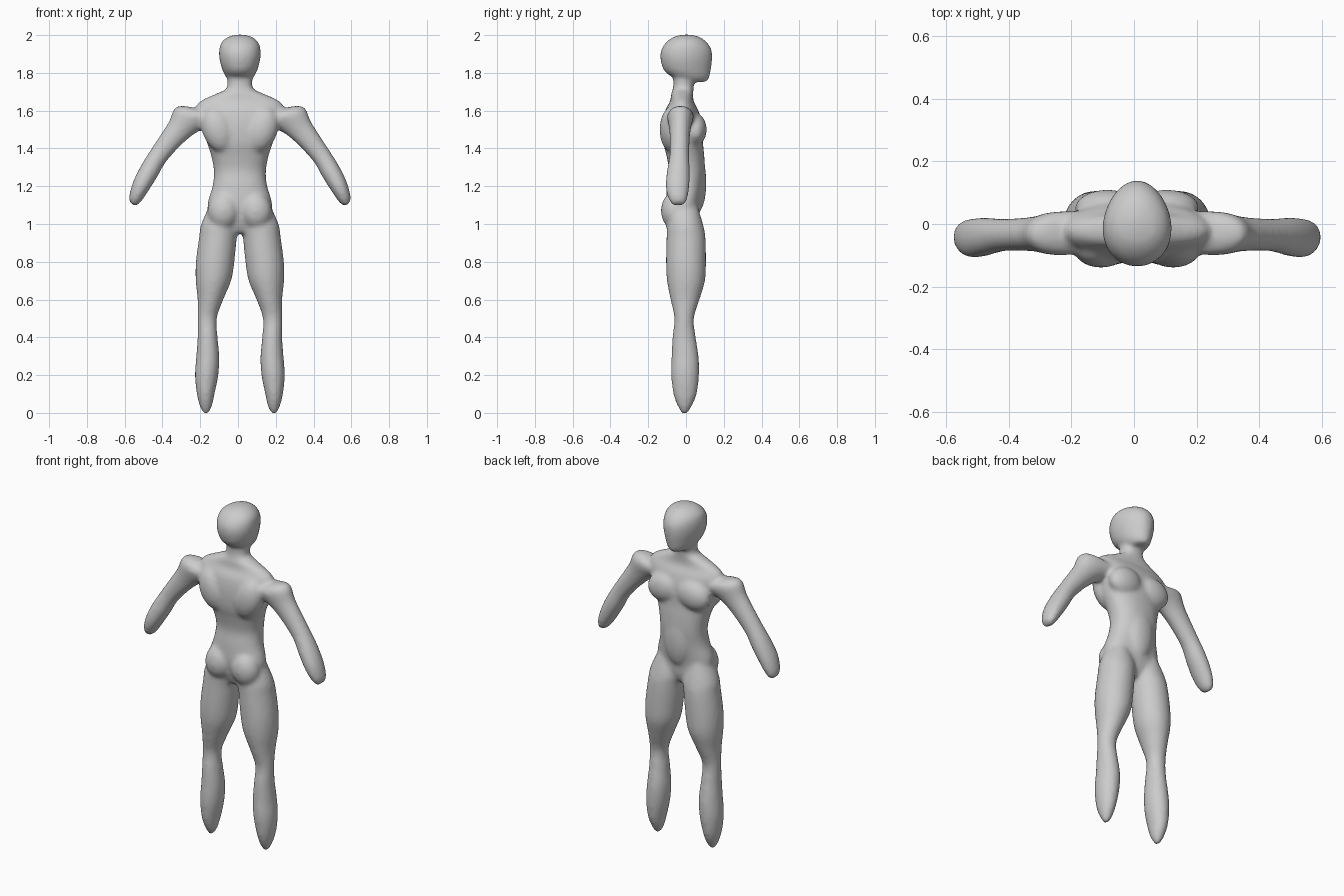
import bpy, bmesh, math
from mathutils import Vector, Matrix

MID = 0.01      # body centre line
bm = bmesh.new()


def spline(rows, steps=4):
    """Smoothly interpolate rows of numbers."""
    out = []
    for i in range(len(rows) - 1):
        p0, p1 = rows[max(i - 1, 0)], rows[i]
        p2, p3 = rows[i + 1], rows[min(i + 2, len(rows) - 1)]
        for s in range(steps):
            t = s / steps
            out.append([0.5 * (2 * b + (c - a) * t + (2 * a - 5 * b + 4 * c - d) * t * t
                        + (3 * b - a - 3 * c + d) * t ** 3)
                        for a, b, c, d in zip(p0, p1, p2, p3)])
    return out + [list(rows[-1])]


def loft(rows, across=(1, 0, 0), side=1, power=1.0, taper=0.0, n=28):
    """Rows are x, y, z, half width along across, half depth along y."""
    u = Vector(across).normalized()
    rings = []
    for x, y, z, a, b in spline(rows):
        ring = []
        for k in range(n):
            t = 2 * math.pi * k / n
            c, s = math.cos(t), math.sin(t)
            c = math.copysign(abs(c) ** power, c)
            s = math.copysign(abs(s) ** power, s)
            p = Vector((x, y, z)) + u * a * c * (1 - taper * s) + Vector((0, b * s, 0))
            ring.append(bm.verts.new((p.x * side + MID, p.y, p.z)))
        rings.append(ring)
    for r, q in zip(rings, rings[1:]):
        for k in range(n):
            bm.faces.new((r[k], r[(k + 1) % n], q[(k + 1) % n], q[k]))
    bm.faces.new(rings[0])
    bm.faces.new(rings[-1])


def muscle(x, y, z, rx, ry, rz, side=1, tilt=0.0):
    """Ellipsoid volume blended into the body."""
    m = (Matrix.Translation((x * side + MID, y, z)) @ Matrix.Rotation(tilt * side, 4, 'Y')
         @ Matrix.Diagonal((rx, ry, rz, 1)))
    bmesh.ops.create_uvsphere(bm, u_segments=24, v_segments=14, radius=1, matrix=m)


# torso and neck
loft([(0, -.01, .95, .05, .05), (0, -.01, 1.0, .15, .075), (0, -.015, 1.1, .172, .09),
      (0, -.005, 1.2, .145, .095), (0, .005, 1.28, .138, .095), (0, -.003, 1.36, .152, .10),
      (0, -.015, 1.43, .175, .105), (0, -.018, 1.52, .20, .105), (0, -.022, 1.6, .235, .088),
      (0, -.022, 1.65, .21, .062), (0, -.02, 1.69, .125, .058), (0, -.015, 1.715, .073, .055),
      (0, -.012, 1.75, .066, .055), (0, -.01, 1.82, .07, .06)], power=.9)

# head, narrower towards the face
loft([(0, .045, 1.752, .045, .065), (0, .028, 1.775, .07, .095), (0, .008, 1.81, .09, .123),
      (0, .002, 1.87, .107, .137), (0, .002, 1.92, .109, .134), (0, .003, 1.96, .098, .110),
      (0, .003, 1.99, .064, .07), (0, .003, 2.002, .02, .025)], taper=.13)

for s in (-1, 1):
    # legs
    loft([(.1, -.01, 1.1, .06, .07), (.105, -.005, 1.0, .1, .095), (.116, 0, .93, .1, .103),
          (.131, 0, .8, .102, .106), (.14, 0, .7, .094, .101), (.156, -.005, .6, .068, .077),
          (.173, -.01, .5, .051, .052), (.171, -.01, .4, .053, .062), (.17, -.005, .3, .061, .072),
          (.176, -.005, .2, .062, .074), (.181, -.005, .1, .047, .062),
          (.18, -.007, .035, .032, .037), (.18, -.007, -.004, .012, .014)], side=s)
    # arms
    loft([(.14, -.025, 1.56, .08, .07), (.255, -.03, 1.565, .097, .07),
          (.325, -.032, 1.495, .068, .056), (.425, -.035, 1.37, .052, .052),
          (.48, -.04, 1.28, .053, .061), (.525, -.045, 1.2, .048, .063),
          (.556, -.043, 1.135, .036, .05), (.57, -.04, 1.105, .018, .03)],
         across=(.8, 0, .6), side=s)
    # chest, shoulder blades, buttocks
    muscle(.095, .05, 1.5, .105, .06, .085, s, .2)
    muscle(.115, -.075, 1.5, .085, .065, .125, s, .35)
    muscle(.085, -.06, 1.07, .085, .073, .10, s, -.15)
# belly
muscle(0, .06, 1.22, .085, .048, .16)

bmesh.ops.recalc_face_normals(bm, faces=bm.faces)
mesh = bpy.data.meshes.new("body")
bm.to_mesh(mesh)
bm.free()
body = bpy.data.objects.new("body", mesh)
bpy.context.collection.objects.link(body)

grey = bpy.data.materials.new("plain grey")
grey.diffuse_color = (.6, .6, .6, 1)
mesh.materials.append(grey)

# fuse the volumes into one smooth skin
fuse = body.modifiers.new("fuse", 'REMESH')
fuse.mode = 'VOXEL'
fuse.voxel_size = .011
fuse.use_smooth_shade = True
soft = body.modifiers.new("soften", 'SMOOTH')
soft.factor = .5
soft.iterations = 8
